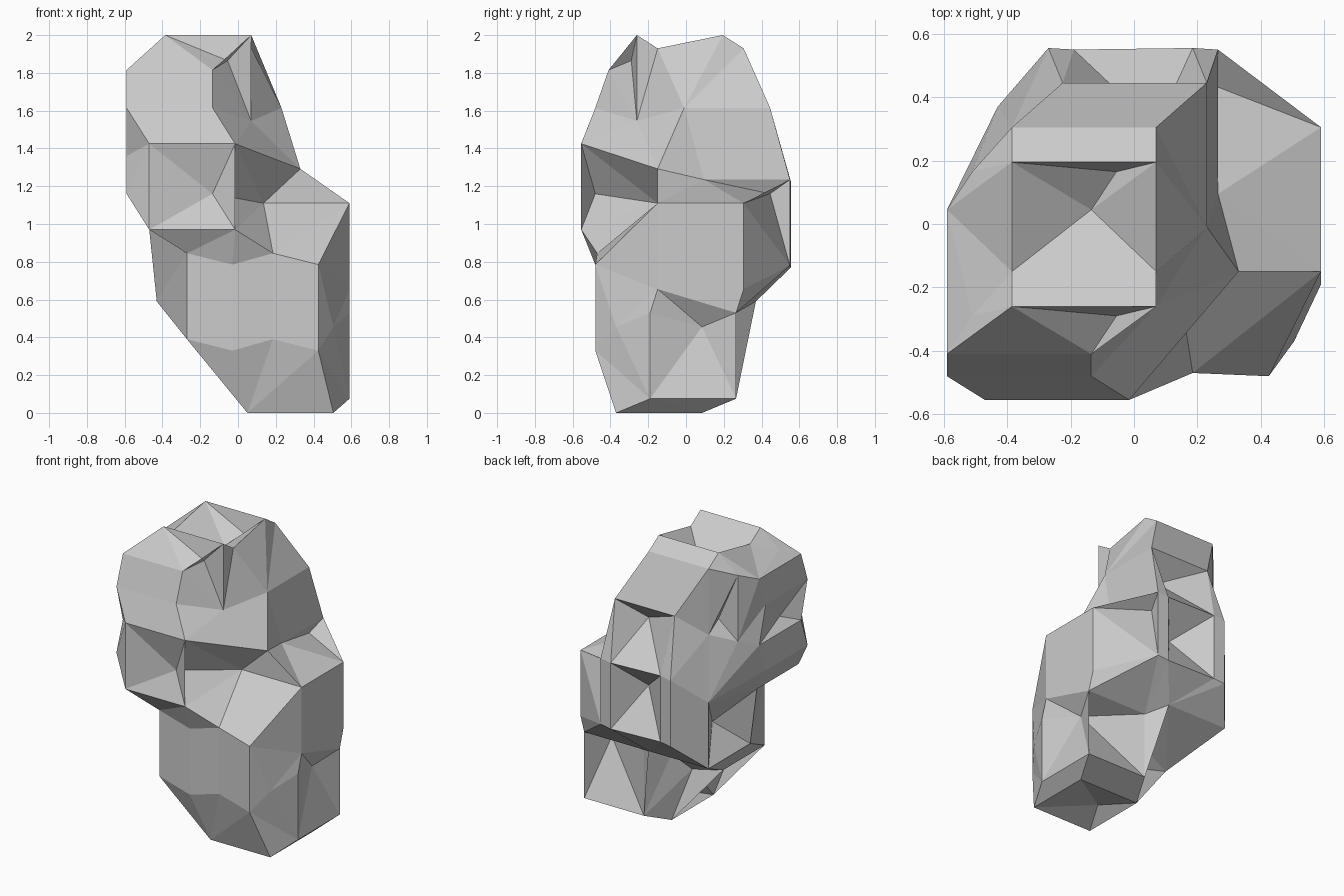
import bpy
import bmesh
import random
from itertools import product
from mathutils import Vector
from mathutils.bvhtree import BVHTree

if "Cube" in bpy.data.objects:
    bpy.data.objects.remove(bpy.data.objects["Cube"])

random.seed(4)
S = 0.455   # side of every hidden block that shapes the boulder
R = 0.30    # radius of the ball rolled over the block corners

# Lower corners of the blocks
BLOCKS = {
    'crown':      (-0.385, -0.26, 1.545),
    'crown_back': (-0.385, -0.15, 1.475),
    'shoulder':   (-0.51, -0.29, 1.41),
    'brow':       (-0.59, -0.41, 1.36),
    'cheek':      (-0.59, -0.48, 1.16),
    'chin':       (-0.47, -0.555, 0.97),
    'nape':       (-0.225, -0.01, 1.16),
    'back_a':     (-0.19, 0.095, 0.78),
    'back_b':     (-0.27, 0.10, 0.77),
    'left':       (-0.43, -0.085, 0.59),
    'belly':      (-0.27, -0.47, 0.39),
    'front':      (-0.03, -0.48, 0.33),
    'right':      (0.135, -0.15, 0.655),
    'foot_right': (0.135, -0.19, 0.075),
    'foot':       (0.05, -0.37, 0.0),
}

# Extra points that hold broad faces flat
PADS = [(0.59, 0.078, 0.882), (0.33, -0.15, 1.292)]


def jitter():
    return random.uniform(-2e-4, 2e-4)


pts = [Vector([c + S * d + jitter() for c, d in zip(low, k)])
       for low in BLOCKS.values() for k in product((0, 1), repeat=3)]
pts += [Vector(p) for p in PADS]
n = len(pts)
near = [[j for j in range(n) if j != i and (pts[i] - pts[j]).length < 2 * R] for i in range(n)]


def ball_centres(a, b, c):
    """Centres of the two balls of radius R touching three corners."""
    u, v = b - a, c - a
    w = u.cross(v)
    ww = w.length_squared
    if ww < 1e-12:
        return []
    o = (w.cross(u) * v.length_squared + v.cross(w) * u.length_squared) / (2 * ww)
    h2 = R * R - o.length_squared
    if h2 < 0:
        return []
    h = w.normalized() * h2 ** 0.5
    return [a + o + h, a + o - h]


# Skin: each triangle on which the ball can rest without swallowing a corner
skin = []
for i in range(n):
    for j in near[i]:
        if j <= i:
            continue
        common = set(near[j])
        for k in near[i]:
            if k <= j or k not in common:
                continue
            for side, q in enumerate(ball_centres(pts[i], pts[j], pts[k])):
                if all((pts[m] - q).length_squared > R * R
                       for m in near[i] if m != j and m != k):
                    skin.append(((i, j, k) if side == 0 else (i, k, j), q))

# Drop pockets sealed inside the boulder
tree = BVHTree.FromPolygons(pts, [f for f, q in skin])
rays = [Vector((random.gauss(0, 1), random.gauss(0, 1), random.gauss(0, 1))).normalized()
        for _ in range(150)]
faces = {}
for f, q in skin:
    if sum(tree.ray_cast(q, d)[0] is None for d in rays) >= 2:
        faces.setdefault(tuple(sorted(f)), f)

# Boulder mesh with flat faces
bm = bmesh.new()
verts = [bm.verts.new(p) for p in pts]
for f in faces.values():
    bm.faces.new([verts[x] for x in f])
bmesh.ops.delete(bm, geom=[v for v in bm.verts if not v.link_faces], context='VERTS')
mesh = bpy.data.meshes.new("boulder")
bm.to_mesh(mesh)
bm.free()
boulder = bpy.data.objects.new("boulder", mesh)
bpy.context.scene.collection.objects.link(boulder)
